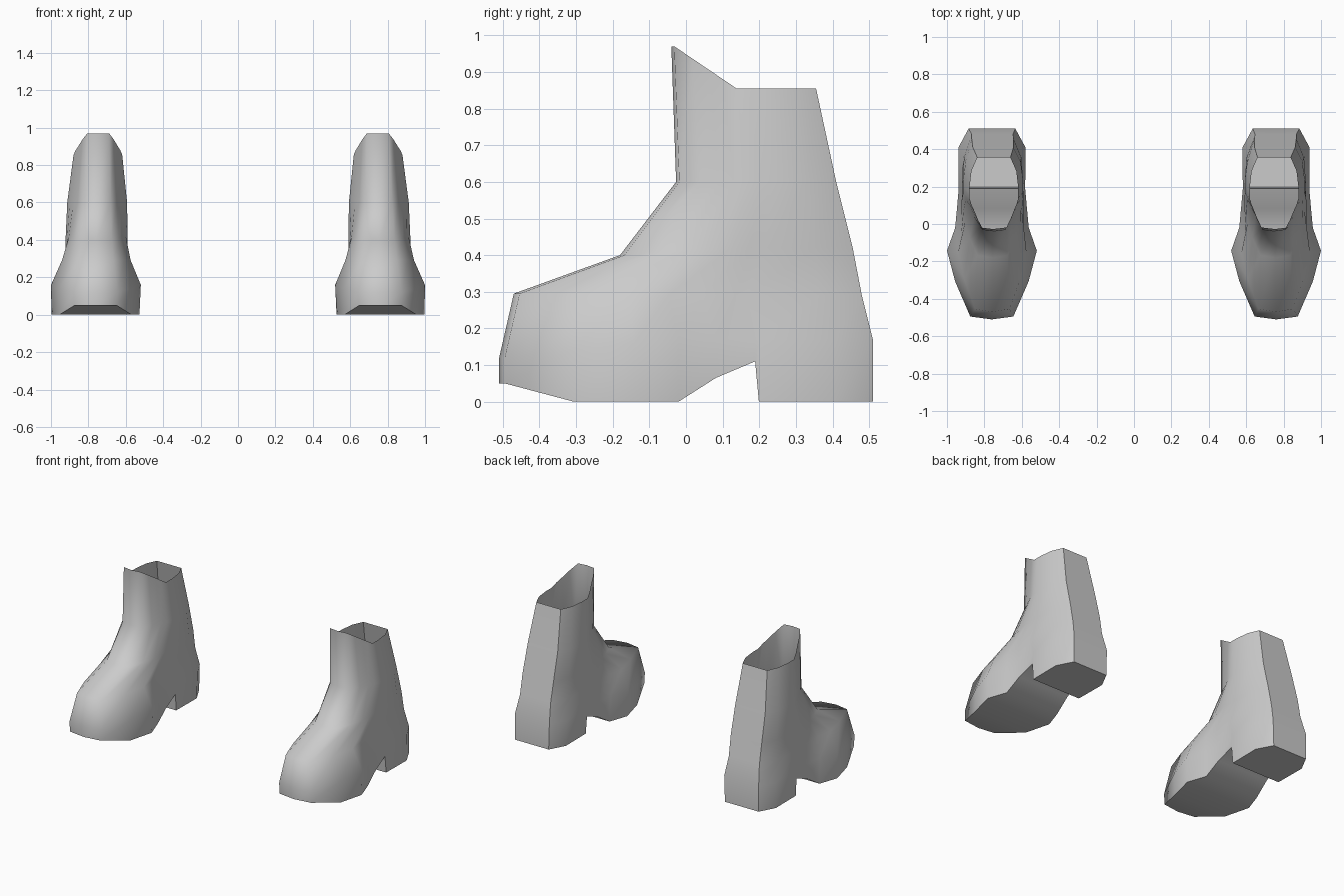
import bpy
import bmesh
import math

cube = bpy.data.objects.get("Cube")
if cube:
    bpy.data.objects.remove(cube)

grey = bpy.data.materials.new("plain grey")
grey.use_nodes = True
colour = (0.6, 0.6, 0.6, 1)
grey.diffuse_color = colour
grey.node_tree.nodes["Principled BSDF"].inputs["Base Color"].default_value = colour

# Half outlines from front to back: fraction of length, fraction of half width
FOOT = [(0, 0), (.015, .48), (.2, .82), (.36, 1), (.48, .82),
        (.58, .78), (.685, .74), (.695, .74), (.9, .75), (1, .52)]
SHAFT = [(0, 0), (.02, .45), (.15, .65), (.27, .8), (.36, .92),
         (.45, 1), (.52, 1), (.6, 1), (.82, .92), (1, .68)]
# Underside heights: raised toe, flat ball, arch, heel step
SOLE_HEIGHTS = [.05, .05, 0, 0, 0, .065, .11, 0, 0, 0]

# Rings: front y, back y, half width, front z, back z, blend from foot to shaft
RINGS = [(-.51, .51, .24, .12, .17, 0),
         (-.47, .48, .195, .295, .29, .3),
         (-.18, .455, .175, .4, .42, .75),
         (-.027, .41, .16, .6, .6, 1),
         (-.04, .355, .13, .97, .855, 1)]


def mix(a, b, t):
    return a + (b - a) * t


def half_ring(front, back, width, front_z, back_z, blend):
    points = []
    for (foot_f, foot_w), (shaft_f, shaft_w) in zip(FOOT, SHAFT):
        f = mix(foot_f, shaft_f, blend)
        rise = min(1, max(0, f - .02) / .43)
        points.append((width * mix(foot_w, shaft_w, blend),
                       mix(front, back, f), mix(front_z, back_z, rise)))
    return points


def make_boot(name, side):
    bm = bmesh.new()
    sole = [(x * .98, y, z) for (x, y, _), z in
            zip(half_ring(*RINGS[0]), SOLE_HEIGHTS)]
    halves = [sole] + [half_ring(*ring) for ring in RINGS]
    loops = []
    for half in halves:
        # Front centre, one side to the back, then the other side returning
        outline = half + [(-x, y, z) for x, y, z in reversed(half[1:])]
        loops.append([bm.verts.new((side * (.762 - .015 * z) + x, y, z))
                      for x, y, z in outline])
    count = len(loops[0])

    # Upper, left open at the ankle
    for low, high in zip(loops, loops[1:]):
        for i in range(count):
            j = (i + 1) % count
            bm.faces.new((low[i], low[j], high[j], high[i]))

    # Underside, including the arch and the front wall of the heel
    base = loops[0]
    bm.faces.new((base[0], base[-1], base[1]))
    for i in range(1, len(sole) - 1):
        bm.faces.new((base[i], base[-i], base[-i - 1], base[i + 1]))

    bmesh.ops.recalc_face_normals(bm, faces=bm.faces[:])
    mesh = bpy.data.meshes.new(name)
    bm.to_mesh(mesh)
    bm.free()
    mesh.materials.append(grey)
    boot = bpy.data.objects.new(name, mesh)
    bpy.context.collection.objects.link(boot)
    bpy.ops.object.select_all(action='DESELECT')
    boot.select_set(True)
    bpy.context.view_layer.objects.active = boot
    bpy.ops.object.shade_smooth_by_angle(angle=math.radians(60))


make_boot("left_boot", 1)
make_boot("right_boot", -1)
